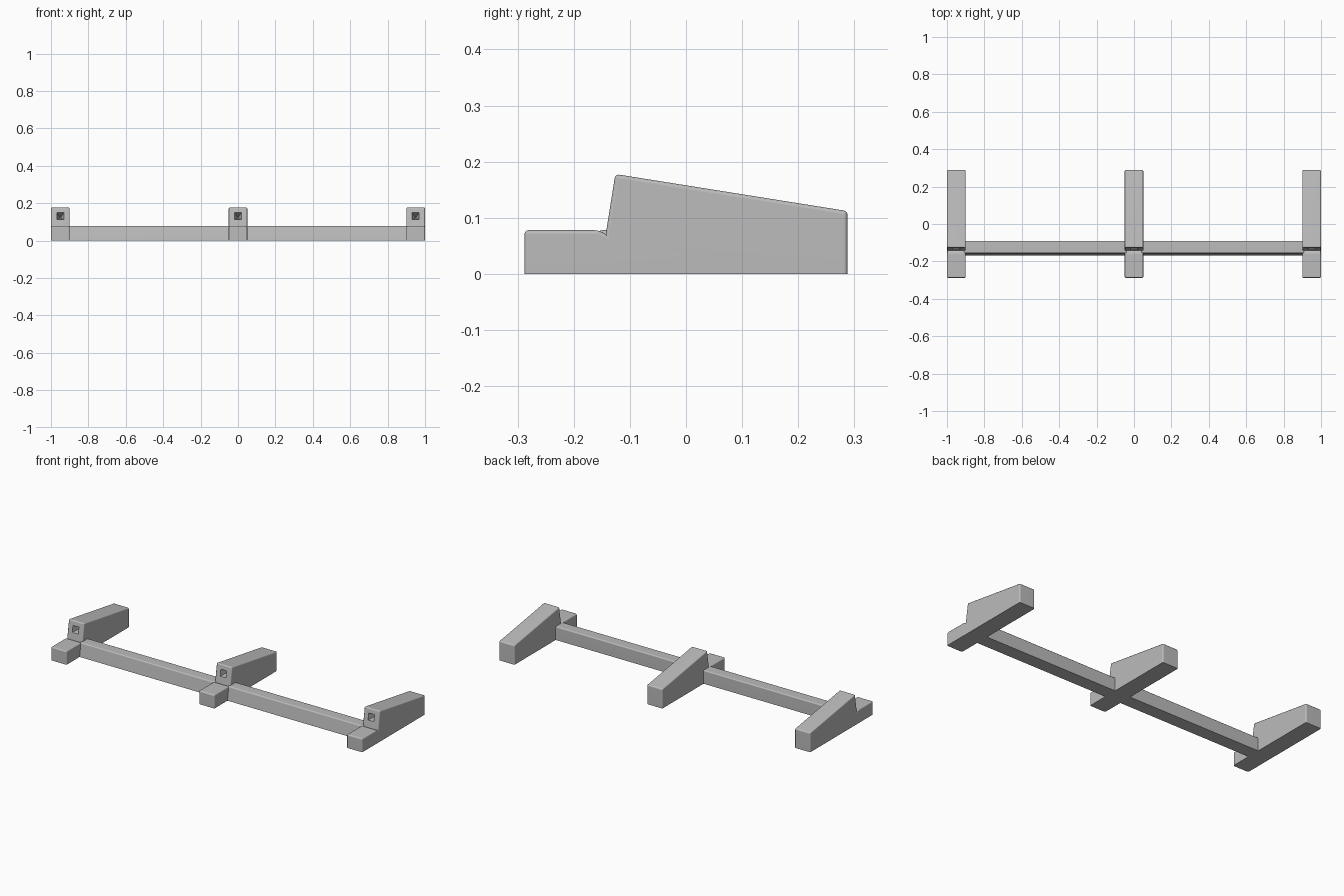
import bpy, bmesh

old = bpy.data.objects.get("Cube")
if old:
    bpy.data.objects.remove(old)

grey = bpy.data.materials.new("plain grey")
grey.use_nodes = True
grey.diffuse_color = (0.5, 0.5, 0.5, 1)
grey.node_tree.nodes["Principled BSDF"].inputs["Base Color"].default_value = (0.5, 0.5, 0.5, 1)


def extrude_profile(points, x0, x1, bevel):
    """Sweep a side profile (y, z) along x and round its convex edges above the ground."""
    bm = bmesh.new()
    face = bm.faces.new([bm.verts.new((x0, y, z)) for y, z in points])
    moved = bmesh.ops.extrude_face_region(bm, geom=[face])["geom"]
    verts = [v for v in moved if isinstance(v, bmesh.types.BMVert)]
    bmesh.ops.translate(bm, verts=verts, vec=(x1 - x0, 0, 0))
    bmesh.ops.recalc_face_normals(bm, faces=bm.faces)
    edges = [e for e in bm.edges
             if max(v.co.z for v in e.verts) > 0.001 and e.calc_face_angle_signed() > 0.4]
    bmesh.ops.bevel(bm, geom=edges, offset=bevel, segments=3, profile=0.5,
                    affect='EDGES', clamp_overlap=True)
    return bm


def finish(bm, name):
    mesh = bpy.data.meshes.new(name)
    bm.to_mesh(mesh)
    bm.free()
    mesh.materials.append(grey)
    obj = bpy.data.objects.new(name, mesh)
    bpy.context.collection.objects.link(obj)
    bpy.ops.object.select_all(action='DESELECT')
    obj.select_set(True)
    bpy.context.view_layer.objects.active = obj
    bpy.ops.object.shade_smooth_by_angle(angle=0.65)
    weighted = obj.modifiers.new("weighted normals", 'WEIGHTED_NORMAL')
    weighted.keep_sharp = True


def cut_socket(bm, x):
    """Sink a tapered square socket into the sloping front face."""
    faces = [f for f in bm.faces if f.normal.y < -0.9 and f.normal.z > 0.1]
    face = max(faces, key=lambda f: f.calc_area())
    origin, normal = face.calc_center_median(), face.normal.copy()
    bmesh.ops.inset_individual(bm, faces=[face], thickness=0.025)
    centre = face.calc_center_median()
    for v in face.verts:
        v.co.x = x + (0.019 if v.co.x > x else -0.019)
        v.co.z = 0.131 + (0.019 if v.co.z > centre.z else -0.019)
        v.co.y = origin.y - (v.co.z - origin.z) * normal.z / normal.y
    tip = bmesh.ops.poke(bm, faces=[face])["verts"][0]
    tip.co -= normal * 0.06


# Three wedge feet with a low toe and a stepped back slope
foot_profile = [(-0.288, 0), (0.288, 0), (0.288, 0.112), (-0.126, 0.178),
                (-0.143, 0.071), (-0.156, 0.078), (-0.288, 0.078)]
for name, x in (("right_foot", -0.95), ("middle_foot", 0), ("left_foot", 0.95)):
    bm = extrude_profile(foot_profile, x - 0.05, x + 0.05, 0.007)
    bm.normal_update()
    cut_socket(bm, x)
    finish(bm, name)

# Crossbars joining the feet, with a leaning front face
bar_profile = [(-0.168, 0), (-0.09, 0), (-0.09, 0.078), (-0.156, 0.078)]
for name, x0, x1 in (("right_crossbar", -0.91, -0.04), ("left_crossbar", 0.04, 0.91)):
    finish(extrude_profile(bar_profile, x0, x1, 0.006), name)
